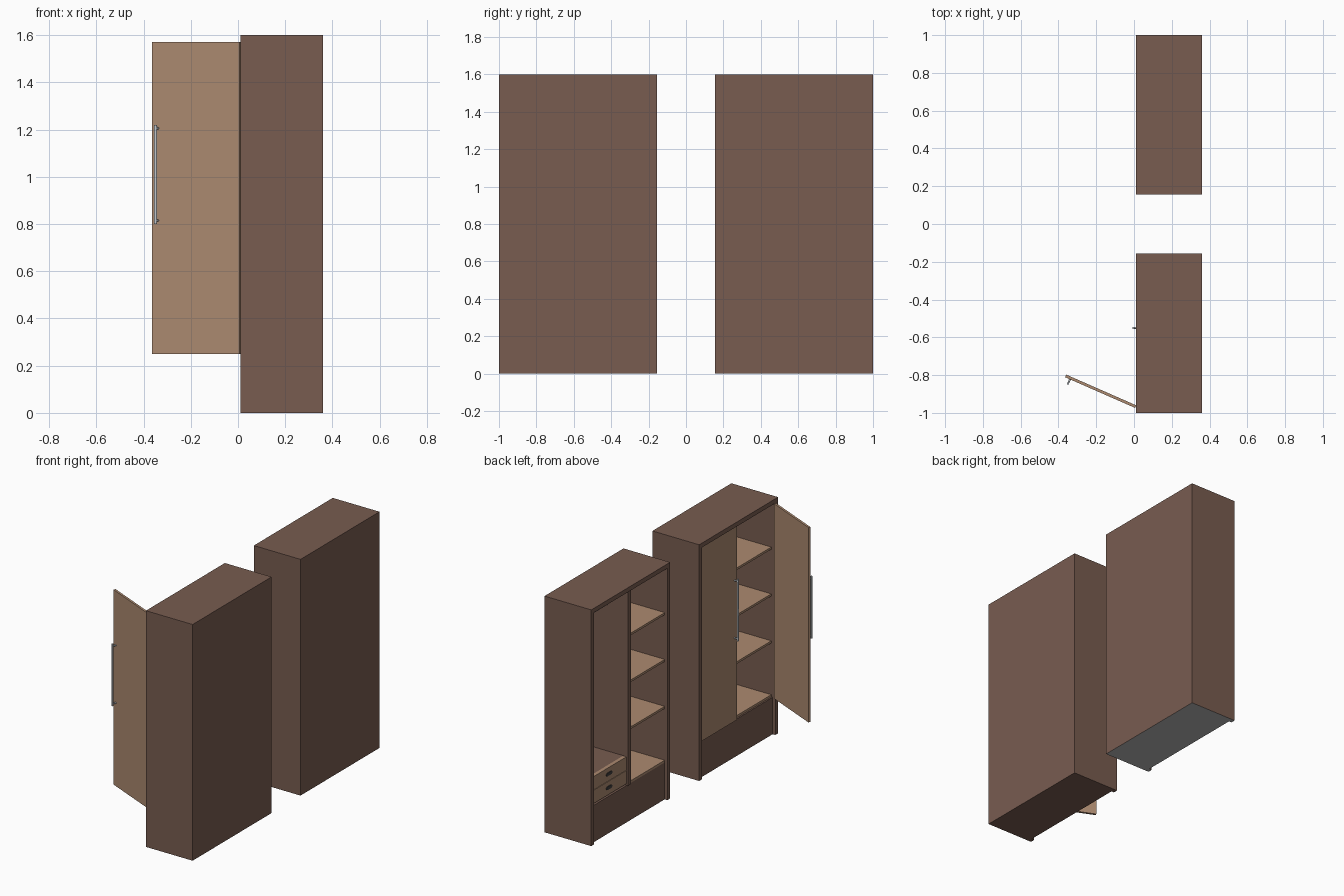
import bpy, bmesh, math
from mathutils import Matrix, Vector

if "Cube" in bpy.data.objects:
    bpy.data.objects.remove(bpy.data.objects["Cube"])


def material(name, srgb):
    m = bpy.data.materials.new(name)
    lin = [((c / 255 + 0.055) / 1.055) ** 2.4 for c in srgb]
    m.diffuse_color = (*lin, 1)
    m.use_nodes = True
    m.node_tree.nodes["Principled BSDF"].inputs["Base Color"].default_value = m.diffuse_color
    return m


DARK = material("dark_wood", (120, 92, 80))
LIGHT = material("light_wood", (172, 138, 112))
METAL = material("metal", (196, 201, 206))
GREY = material("grey_underside", (183, 183, 183))
SLOT = material("dark_pull", (62, 60, 60))


def finish(name, bm, mat, place=None):
    if place:
        bm.transform(place)
    me = bpy.data.meshes.new(name)
    bm.to_mesh(me)
    bm.free()
    me.materials.append(mat)
    ob = bpy.data.objects.new(name, me)
    bpy.context.collection.objects.link(ob)
    return ob


def box(name, x, y, z, mat, place=None):
    bm = bmesh.new()
    bmesh.ops.create_cube(bm, size=1)
    for v in bm.verts:
        for i, (a, b) in enumerate((x, y, z)):
            v.co[i] = a if v.co[i] < 0 else b
    if sum(b - a < 0 for a, b in (x, y, z)) % 2:
        bmesh.ops.reverse_faces(bm, faces=bm.faces)
    return finish(name, bm, mat, place)


def rod(name, p, q, r, mat, place=None, sides=16):
    p, q = Vector(p), Vector(q)
    bm = bmesh.new()
    turn = (q - p).to_track_quat('Z', 'Y').to_matrix().to_4x4()
    bmesh.ops.create_cone(bm, cap_ends=True, segments=sides, radius1=r, radius2=r,
                          depth=(q - p).length,
                          matrix=Matrix.Translation((p + q) / 2) @ turn)
    for f in bm.faces:
        f.smooth = len(f.verts) == 4
    for e in bm.edges:
        e.smooth = all(f.smooth for f in e.link_faces)
    return finish(name, bm, mat, place)


def pull(name, x, y, z, half, r):
    # rounded slot plate on a drawer front
    bm = bmesh.new()
    pts = []
    for side in (1, -1):
        for i in range(9):
            a = -math.pi / 2 + math.pi * i / 8
            pts.append((x, y + side * (half + r * math.cos(a)), z + side * r * math.sin(a)))
    f = bm.faces.new([bm.verts.new(p) for p in pts])
    ext = bmesh.ops.extrude_face_region(bm, geom=[f])
    bmesh.ops.translate(bm, vec=(-0.004, 0, 0),
                        verts=[g for g in ext["geom"] if isinstance(g, bmesh.types.BMVert)])
    bmesh.ops.recalc_face_normals(bm, faces=bm.faces)
    return finish(name, bm, SLOT)


X0, X1, T = 0.01, 0.36, 0.03      # front, back, panel thickness
XR, XB = 0.03, 0.345              # recessed front line, back panel front


def cabinet(tag, y0, y1, under):
    a, b, mid = y0 + T, y1 - T, (y0 + y1) / 2
    n = lambda s: tag + "_" + s
    # carcass
    shell = [
        box(n("side_low_y"), (X0, X1), (y0, a), (0, 1.6), DARK),
        box(n("side_high_y"), (X0, X1), (b, y1), (0, 1.6), DARK),
        box(n("top"), (X0, X1), (a, b), (1.57, 1.6), DARK),
        box(n("back_panel"), (XB, X1), (a, b), (0, 1.57), DARK),
        box(n("base"), (XR, XB), (a, b), (0, 0.25), DARK),
    ]
    # underside colour on faces touching the floor
    for ob in shell:
        ob.data.materials.append(under)
        for f in ob.data.polygons:
            if f.normal.z < -0.9 and f.center.z < 0.01:
                f.material_index = 1
    box(n("divider"), (XR - 0.01 if tag == "open" else 0.04, XB),
        (mid - 0.015, mid + 0.015), (0.25, 1.57), DARK)
    # shelves on the low-y side
    xs = XR if tag == "open" else 0.04
    for i, z in enumerate((0.265, 0.63, 0.948, 1.265)):
        box(n("shelf_%d" % (i + 1)), (xs, XB), (a, mid - 0.015), (z - 0.015, z), LIGHT)
    # drawer chest and hanging rail on the high-y side
    c = mid + 0.015
    box(n("drawer_chest"), (0.055, XB), (c, b), (0.25, 0.445), DARK)
    for i, z in enumerate((0.262, 0.355)):
        xf = 0.04 if tag == "closed" else XR
        box(n("drawer_front_%d" % (i + 1)), (xf, 0.055), (c + 0.003, b - 0.003),
            (z, z + 0.09), LIGHT)
        pull(n("drawer_pull_%d" % (i + 1)), xf, (b + c) / 2, z + 0.048, 0.02, 0.011)
    rod(n("hanging_rail"), (0.175, c, 1.445), (0.175, b, 1.445), 0.008, METAL)


def door(name, hinge, s, width, angle):
    # panel runs from the hinge along s*y, outer face towards -x
    place = Matrix.Translation(hinge) @ Matrix.Rotation(angle, 4, 'Z')
    y0, y1 = sorted((0, s * width))
    box(name, (-0.0075, 0.0075), (y0, y1), (0.25, 1.57), LIGHT, place)
    y = s * (width - 0.028)
    rod(name + "_handle", (-0.032, y, 0.80), (-0.032, y, 1.22), 0.006, METAL, place)
    for i, z in enumerate((0.815, 1.205)):
        rod(name + "_handle_post_%d" % (i + 1), (-0.0075, y, z), (-0.032, y, z),
            0.005, METAL, place)


cabinet("closed", -1.0, -0.155, DARK)
cabinet("open", 0.155, 1.0, GREY)
door("closed_door", (0.029, -0.186, 0), -1, 0.392, 0)
door("open_door", (0.009, -0.967, 0), 1, 0.405, math.radians(66.3))
